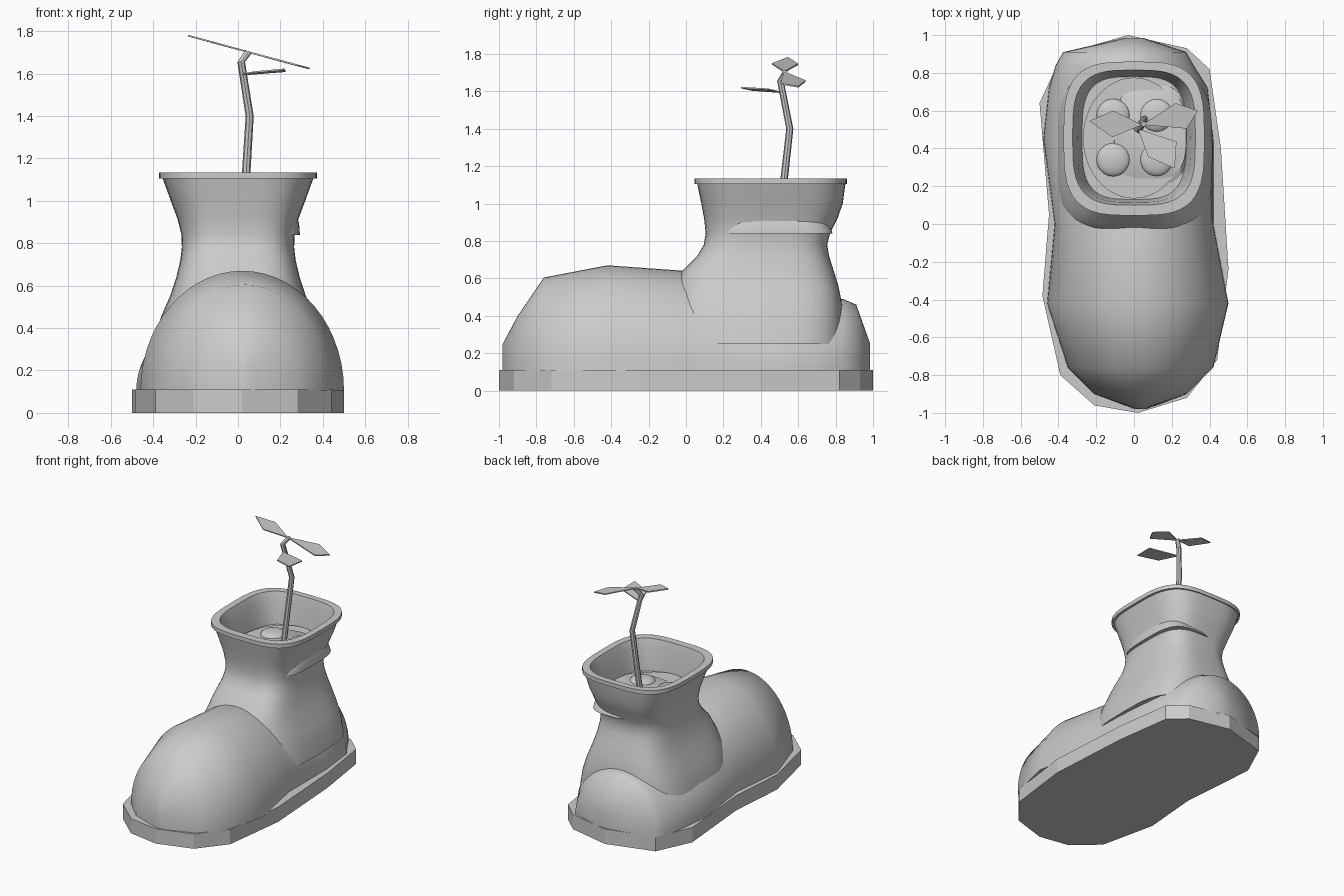
import bpy, bmesh, math
from mathutils import Vector

if "Cube" in bpy.data.objects:
    bpy.data.objects.remove(bpy.data.objects["Cube"])

grey = bpy.data.materials.new("plain grey")
grey.diffuse_color = (0.6, 0.6, 0.6, 1)
grey.use_nodes = True
grey.node_tree.nodes["Principled BSDF"].inputs["Base Color"].default_value = grey.diffuse_color


def finish(name, bm, angle=None):
    """Turn a bmesh into a named object, smooth if an angle is given."""
    bmesh.ops.recalc_face_normals(bm, faces=bm.faces)
    me = bpy.data.meshes.new(name)
    bm.to_mesh(me)
    bm.free()
    me.materials.append(grey)
    ob = bpy.data.objects.new(name, me)
    bpy.context.collection.objects.link(ob)
    if angle:
        bpy.ops.object.select_all(action='DESELECT')
        ob.select_set(True)
        bpy.context.view_layer.objects.active = ob
        bpy.ops.object.shade_smooth_by_angle(angle=math.radians(angle))
    return ob


def loft(name, rings, angle=None, caps=(True, True)):
    """Skin a list of closed rings with the same point count."""
    bm = bmesh.new()
    rows = [[bm.verts.new(p) for p in r] for r in rings]
    n = len(rows[0])
    for a, b in zip(rows, rows[1:]):
        for i in range(n):
            j = (i + 1) % n
            bm.faces.new((a[i], a[j], b[j], b[i]))
    if caps[0]:
        bm.faces.new(rows[0])
    if caps[1]:
        bm.faces.new(rows[-1])
    return finish(name, bm, angle)


def squircle(z, hx, y0, y1, cx=0.0, power=3.4, n=48):
    """Rounded square ring at height z."""
    pts = []
    for i in range(n):
        t = 2 * math.pi * i / n
        c, s = math.cos(t), math.sin(t)
        x = math.copysign(abs(c) ** (2 / power), c) * hx + cx
        y = math.copysign(abs(s) ** (2 / power), s) * (y1 - y0) / 2 + (y0 + y1) / 2
        pts.append((x, y, z))
    return pts


# sole: faceted outline pulled up
outline = [(0.02, -1.0), (0.28, -0.92), (0.44, -0.72), (0.5, -0.24), (0.46, 0.40),
           (0.40, 0.82), (0.28, 0.93), (-0.03, 1.0), (-0.38, 0.90), (-0.5, 0.64),
           (-0.45, 0.05), (-0.485, -0.38), (-0.39, -0.80), (-0.21, -0.96)]
loft("sole", [[(x, y, z) for x, y in outline] for z in (0, 0.11)])

# foot: half-ellipse sections along y (y, centre x, half width, top)
stations = [(-0.98, 0.035, 0.03, 0.25), (-0.90, 0.035, 0.245, 0.40),
            (-0.76, 0.035, 0.385, 0.605), (-0.42, 0.02, 0.48, 0.67),
            (0.0, 0.0, 0.42, 0.64), (0.45, -0.03, 0.45, 0.49),
            (0.72, -0.03, 0.42, 0.48), (0.84, -0.05, 0.365, 0.49),
            (0.91, -0.05, 0.325, 0.46), (0.985, 0.0, 0.05, 0.25)]
rings = []
for y, cx, w, top in stations:
    arc = [math.pi * i / 28 for i in range(29)]
    rings.append([(cx + w * math.cos(t), y, 0.105 + (top - 0.105) * math.sin(t)) for t in arc])
loft("foot", rings, 50)

# ankle shaft with rim and inner wall (z, half width, front y, back y)
shaft = [(0.25, 0.415, -0.10, 0.845), (0.36, 0.395, -0.10, 0.842),
         (0.46, 0.36, -0.09, 0.835), (0.56, 0.317, -0.06, 0.815),
         (0.64, 0.291, -0.02, 0.79), (0.72, 0.272, 0.06, 0.765),
         (0.78, 0.265, 0.095, 0.755), (0.84, 0.267, 0.105, 0.77),
         (0.92, 0.287, 0.097, 0.81), (1.0, 0.317, 0.082, 0.838),
         (1.105, 0.355, 0.06, 0.852), (1.105, 0.373, 0.045, 0.86),
         (1.135, 0.373, 0.045, 0.86), (1.135, 0.325, 0.10, 0.815),
         (1.07, 0.30, 0.115, 0.80), (0.91, 0.275, 0.13, 0.78)]
loft("ankle_shaft", [squircle(*s) for s in shaft], 40)

# small overhanging fold on the right side of the shaft
fold = [(0.84, 0.20, 0.17, 0.785, 0.092), (0.895, 0.20, 0.18, 0.76, 0.088),
        (0.93, 0.19, 0.25, 0.70, 0.085)]
loft("side_fold", [squircle(*f) for f in fold], 40)

# soil disc
loft("soil", [squircle(z, 0.27, 0.135, 0.775, power=2.0) for z in (0.90, 0.925)], 40)

# four flattened pebbles on the soil
for i, (x, y) in enumerate([(x, y) for x in (-0.11, 0.12) for y in (0.34, 0.575)]):
    bm = bmesh.new()
    bmesh.ops.create_uvsphere(bm, u_segments=24, v_segments=12, radius=0.088)
    bmesh.ops.scale(bm, verts=bm.verts, vec=(1, 1, 0.35))
    bmesh.ops.translate(bm, verts=bm.verts, vec=(x, y, 0.925))
    finish(f"pebble_{i + 1}", bm, 60)

# bent stem
path = [(0.025, 0.50, 0.91), (0.055, 0.555, 1.40), (0.015, 0.505, 1.655), (0.05, 0.53, 1.705)]
radii = (0.021, 0.019, 0.018, 0.015)
loft("stem", [[(x + r * math.cos(k * math.pi / 4), y + r * math.sin(k * math.pi / 4),
                z - (0.5 * r * math.cos(k * math.pi / 4) if z > 1.68 else 0)) for k in range(8)]
              for (x, y, z), r in zip(path, radii)], 40)

# three thin diamond leaves
leaves = {
    "leaf_left": [(0.045, 0.525, 1.703), (-0.11, 0.60, 1.745), (-0.237, 0.545, 1.78), (-0.115, 0.46, 1.747)],
    "leaf_right": [(0.045, 0.525, 1.703), (0.22, 0.64, 1.655), (0.338, 0.60, 1.624), (0.28, 0.505, 1.64)],
    "leaf_low": [(0.02, 0.505, 1.596), (0.075, 0.355, 1.607), (0.215, 0.295, 1.62), (0.225, 0.435, 1.612)],
}
for name, pts in leaves.items():
    loft(name, [[Vector(p) + Vector((0, 0, d)) for p in pts] for d in (-0.004, 0.004)])
